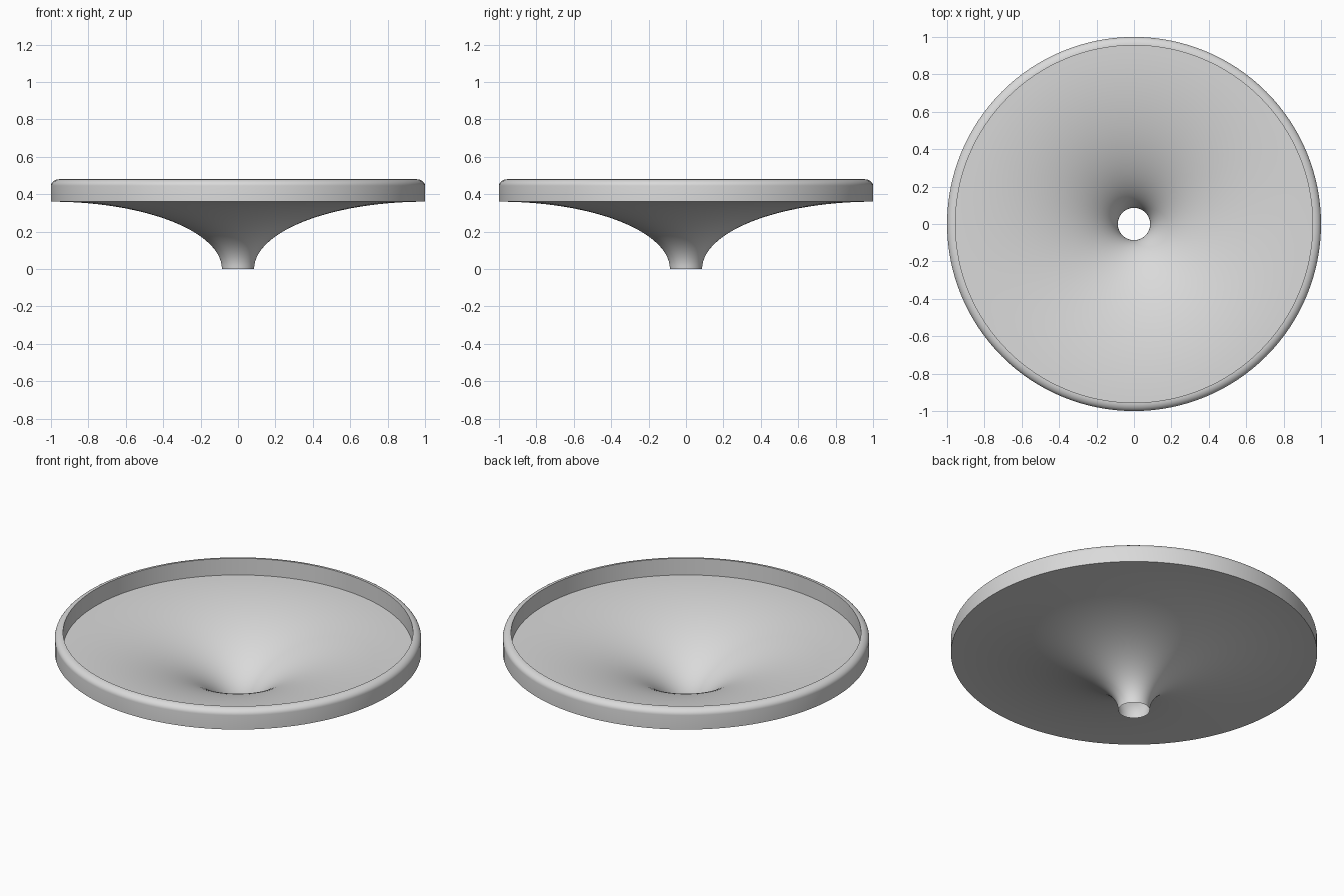
import bpy, bmesh, math

if "Cube" in bpy.data.objects:
    bpy.data.objects.remove(bpy.data.objects["Cube"])

SEG = 128        # steps around
HOLE = 0.086     # throat radius
HALF = math.pi / 2


def funnel_curve(r_end, z_end, steps=28):
    """Quarter ellipse rising steeply from the throat and flattening at the rim."""
    return [(r_end - (r_end - HOLE) * math.cos(HALF * i / steps),
             z_end * math.sin(HALF * i / steps)) for i in range(steps + 1)]


def lathe(name, profile, mat):
    """Spin a closed (radius, z) profile around the z axis."""
    bm = bmesh.new()
    rings = []
    for r, z in profile:
        rings.append([bm.verts.new((r * math.cos(2 * math.pi * k / SEG),
                                    r * math.sin(2 * math.pi * k / SEG), z))
                      for k in range(SEG)])
    for i, a in enumerate(rings):
        b = rings[(i + 1) % len(rings)]
        for k in range(SEG):
            n = (k + 1) % SEG
            bm.faces.new((a[k], a[n], b[n], b[k]))
    bmesh.ops.recalc_face_normals(bm, faces=bm.faces)
    me = bpy.data.meshes.new(name)
    bm.to_mesh(me)
    bm.free()
    me.materials.append(mat)
    ob = bpy.data.objects.new(name, me)
    bpy.context.collection.objects.link(ob)
    bpy.context.view_layer.objects.active = ob
    ob.select_set(True)
    bpy.ops.object.shade_smooth_by_angle(angle=math.radians(35))
    return ob


grey = bpy.data.materials.new("light grey")
grey.diffuse_color = (0.7, 0.7, 0.7, 1)
grey.use_nodes = True
grey.node_tree.nodes["Principled BSDF"].inputs["Base Color"].default_value = grey.diffuse_color

# underside, from throat out to the rim's lower edge
outer = funnel_curve(1.0, 0.36)
# rim: straight outside wall, rounded top shoulder, sharp inner edge
shoulder = [(0.955 + 0.045 * math.cos(HALF * i / 8),
             0.445 + 0.035 * math.sin(HALF * i / 8)) for i in range(9)]
# bowl surface back down to the throat, meeting the underside in a thin edge
inner = funnel_curve(0.955, 0.38)[:0:-1]

lathe("funnel_dish", outer + shoulder + inner, grey)
